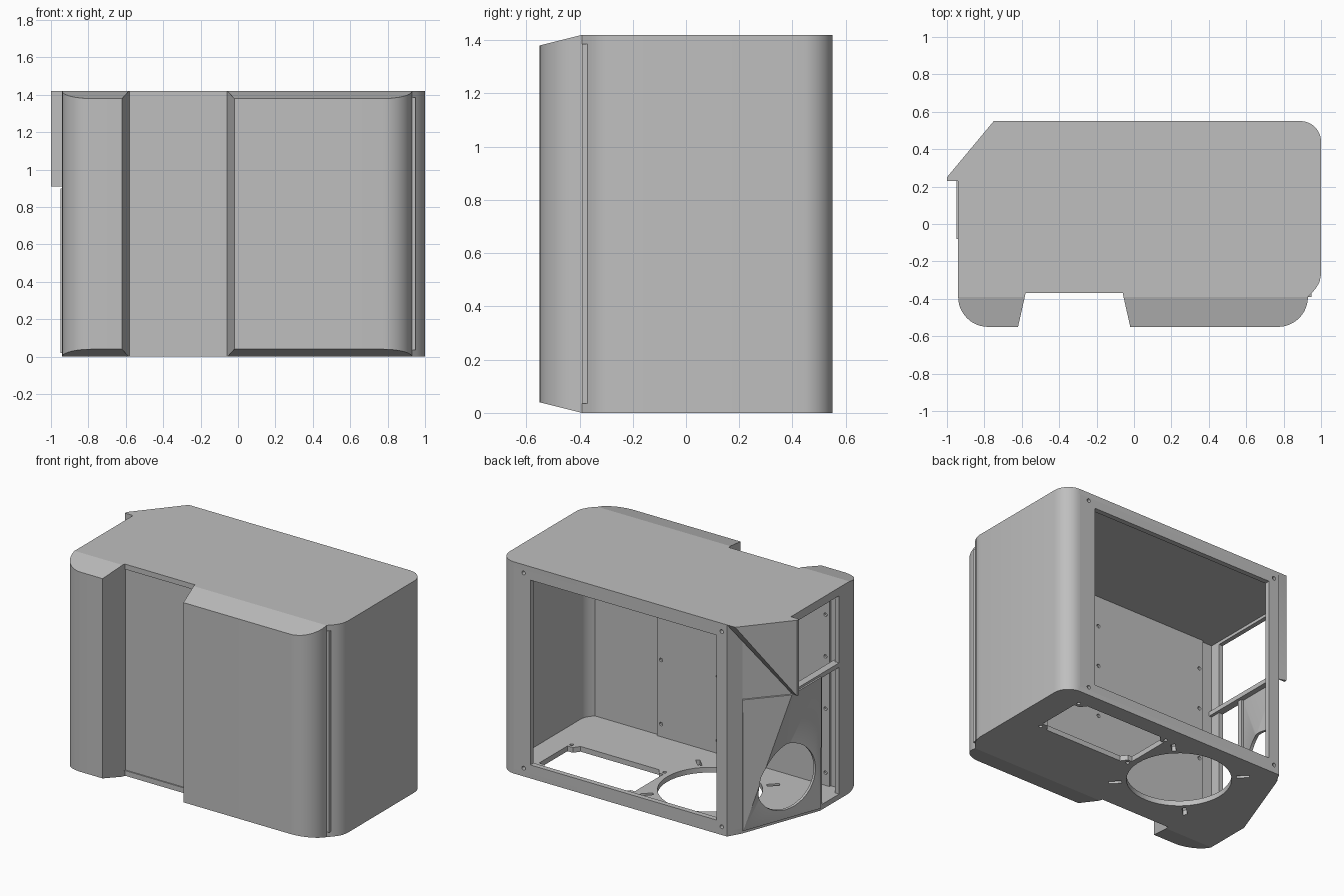
import bpy, bmesh, math
from mathutils import Vector

if "Cube" in bpy.data.objects:
    bpy.data.objects.remove(bpy.data.objects["Cube"], do_unlink=True)

H, T = 1.42, 0.035          # overall height, sheet thickness
SIDE = -0.94                # plane of the open side

grey = bpy.data.materials.new("matte grey")
grey.use_nodes = True
grey.diffuse_color = (0.52, 0.52, 0.52, 1)
grey.node_tree.nodes["Principled BSDF"].inputs["Base Color"].default_value = (0.52, 0.52, 0.52, 1)


def finish(name, bm):
    bmesh.ops.recalc_face_normals(bm, faces=bm.faces[:])
    me = bpy.data.meshes.new(name)
    bm.to_mesh(me)
    bm.free()
    me.materials.append(grey)
    ob = bpy.data.objects.new(name, me)
    bpy.context.collection.objects.link(ob)
    return ob


def prism(name, pts, z0, z1):
    bm = bmesh.new()
    face = bm.faces.new([bm.verts.new((x, y, z0)) for x, y in pts])
    top = bmesh.ops.extrude_face_region(bm, geom=[face])["geom"]
    for v in top:
        if isinstance(v, bmesh.types.BMVert):
            v.co.z = z1
    return finish(name, bm)


def box(name, x0, x1, y0, y1, z0, z1):
    return prism(name, [(x0, y0), (x1, y0), (x1, y1), (x0, y1)], z0, z1)


def arc(cx, cy, r, a0, a1, n=12):
    angles = [math.radians(a0 + (a1 - a0) * i / n) for i in range(n + 1)]
    return [(cx + r * math.cos(a), cy + r * math.sin(a)) for a in angles]


def wall(name, path, z0, z1, t=T):
    """Upright sheet following a path, thickened to the path's left."""
    p = [Vector(q) for q in path]
    inner = []
    for i, q in enumerate(p):
        d = (p[min(i + 1, len(p) - 1)] - p[max(i - 1, 0)]).normalized()
        inner.append(q + Vector((-d.y, d.x)) * t)
    return prism(name, path + [tuple(q) for q in reversed(inner)], z0, z1)


def rod(centre, r, direction, depth=0.2, sides=16):
    bm = bmesh.new()
    bmesh.ops.create_cone(bm, cap_ends=True, segments=sides, radius1=r, radius2=r, depth=depth)
    ob = finish("cutter", bm)
    turn = Vector(direction).to_track_quat("Z", "Y").to_matrix().to_4x4()
    ob.data.transform(turn)
    ob.data.transform(turn.Translation(Vector(centre)))
    return ob


def modify(ob, kind, **settings):
    mod = ob.modifiers.new(kind.title(), kind)
    for key, value in settings.items():
        setattr(mod, key, value)
    bpy.context.view_layer.objects.active = ob
    bpy.ops.object.modifier_apply(modifier=mod.name)


def cut(ob, cutters):
    for c in cutters:
        c.hide_render = True
        modify(ob, "BOOLEAN", operation="DIFFERENCE", solver="EXACT", object=c)
        bpy.data.objects.remove(c, do_unlink=True)


# Shared plan outlines
front_bulge = [(0.93, -0.39), (0.955, -0.365), (0.975, -0.34), (0.992, -0.31), (1, -0.27)]
back_round = arc(0.89, 0.44, 0.11, 0, 90)
right_path = front_bulge + back_round
strip = [(-0.69, 0.55), (-0.74, 0.46)]
notch = [(-0.584, -0.39), (-0.58, -0.37), (-0.06, -0.37), (-0.056, -0.39)]
corner, post_y = (SIDE, 0.23), -0.08

# Roof and floor
prism("roof", right_path + strip + [corner, (SIDE, -0.39)] + notch, H - T, H)
floor = prism("floor", right_path + strip + [(SIDE, post_y), (SIDE, -0.39)] + notch, 0, T)

# Floor openings: round fan hole with radial slots, and an eared power supply hole
fan = Vector((-0.26, 0.116, 0))
cutters = [rod(fan, 0.32, (0, 0, 1), sides=48)]
for a in (45, 135, 225, 315):
    d = Vector((math.cos(math.radians(a)), math.sin(math.radians(a)), 0))
    n = Vector((-d.y, d.x, 0)) * 0.013
    ends = [fan + d * 0.35 - n, fan + d * 0.43 - n, fan + d * 0.43 + n, fan + d * 0.35 + n]
    cutters.append(prism("cutter", [(q.x, q.y) for q in ends], -0.1, 0.1))
cutters.append(prism("cutter", [(0.16, 0.06), (0.74, 0.06), (0.77, 0.1), (0.81, 0.1), (0.81, 0.4),
                                (0.77, 0.4), (0.74, 0.44), (0.16, 0.44), (0.13, 0.4), (0.1, 0.4),
                                (0.1, 0.1), (0.13, 0.1)], -0.1, 0.1))
for x in (0.11, 0.8):
    for y in (0.07, 0.43):
        cutters.append(rod((x, y, 0), 0.012, (0, 0, 1)))
cut(floor, cutters)

# Rounded closed side
wall("closed_side", right_path, T, H - T)

# Back frame around the large opening
frame = box("back_frame", -0.69, 0.89, 0.515, 0.55, T, H - T)
holes = [rod((x, 0.53, z), 0.013, (0, 1, 0)) for x in (-0.65, 0.82) for z in (0.055, H - 0.055)]
cut(frame, [box("cutter", -0.61, 0.77, 0.4, 0.7, 0.09, 1.33)] + holes)

# Corner strip, and upper slanted corner behind the hood
wall("corner_strip", strip, T, H - T)
wall("upper_corner", [strip[1], corner], 0.9, H - T, 0.02)

# Open side: shelf rail, posts and front post
wall("shelf_rail", [strip[1], corner, (SIDE, -0.36)], 0.885, 0.915, 0.05)
box("middle_post", SIDE, SIDE + 0.03, post_y - 0.02, post_y + 0.01, T, 0.885)
box("front_post", SIDE, SIDE + 0.03, -0.36, -0.28, T, H - T)
box("window_top_rail", SIDE, SIDE + 0.03, -0.28, 0.23, 1.365, H - T)

# Folded lower side panel with a round port
bm = bmesh.new()
a_bot, a_top, b_top, d_bot, d_top = [bm.verts.new(q) for q in (
    (*strip[1], 0.02), (*strip[1], 0.9), (*corner, 0.9), (SIDE, post_y, 0.02), (SIDE, post_y, 0.9))]
for tri in ((a_bot, b_top, a_top), (a_bot, d_top, b_top), (a_bot, d_bot, d_top)):
    bm.faces.new(tri)
panel = finish("port_panel", bm)
modify(panel, "SOLIDIFY", thickness=0.02, offset=0)
cut(panel, [rod((-0.85, 0.165, 0.3), 0.22, (-0.94, 0.35, 0), 0.4, 40)])

# Triangular hood at the back corner
bm = bmesh.new()
top = [(-0.75, 0.55), (-1, 0.25), (-1, 0.23), (-0.94, 0.23), (-0.74, 0.46), (-0.69, 0.55)]
for x, y in top:
    bm.verts.new((x, y, H))
for x, y in top[1:4]:
    bm.verts.new((x, y, 0.91))
bmesh.ops.convex_hull(bm, input=bm.verts[:])
finish("corner_hood", bm)

# Inner front wall with the recess, and the mounting tray on it
prism("front_wall", [(0.95, -0.39), (0.95, -0.35), (SIDE, -0.35), (SIDE, -0.39), (-0.584, -0.39),
                     (-0.58, -0.362), (-0.06, -0.362), (-0.056, -0.39)], T, H - T)
tray = box("mounting_tray", -0.83, 0.45, -0.35, -0.335, T, H - T)
cut(tray, [rod((x, -0.34, z), 0.012, (0, 1, 0), 0.1)
           for x in (-0.8, 0.0, 0.42) for z in (0.12, 0.55, 0.9, 1.18)])


# Front panels, tapering at top and bottom towards the front
def front_panel(name, pts):
    ob = prism(name, pts, 0, H)
    for v in ob.data.vertices:
        drop = 0.04 * (-0.39 - v.co.y) / 0.16
        v.co.z += drop if v.co.z < H / 2 else -drop


front_panel("wide_front_panel", [(-0.056, -0.39), (-0.02, -0.55)] + arc(0.77, -0.39, 0.16, -90, 0))
front_panel("narrow_front_panel", arc(-0.78, -0.39, 0.16, 180, 270) + [(-0.62, -0.55), (-0.584, -0.39)])

# Smooth curves, keep edges crisp
bpy.ops.object.select_all(action="DESELECT")
for ob in bpy.context.collection.objects:
    if ob.type == "MESH" and ob.data.materials and ob.data.materials[0] == grey:
        ob.select_set(True)
        bpy.context.view_layer.objects.active = ob
bpy.ops.object.shade_smooth_by_angle(angle=math.radians(30))
